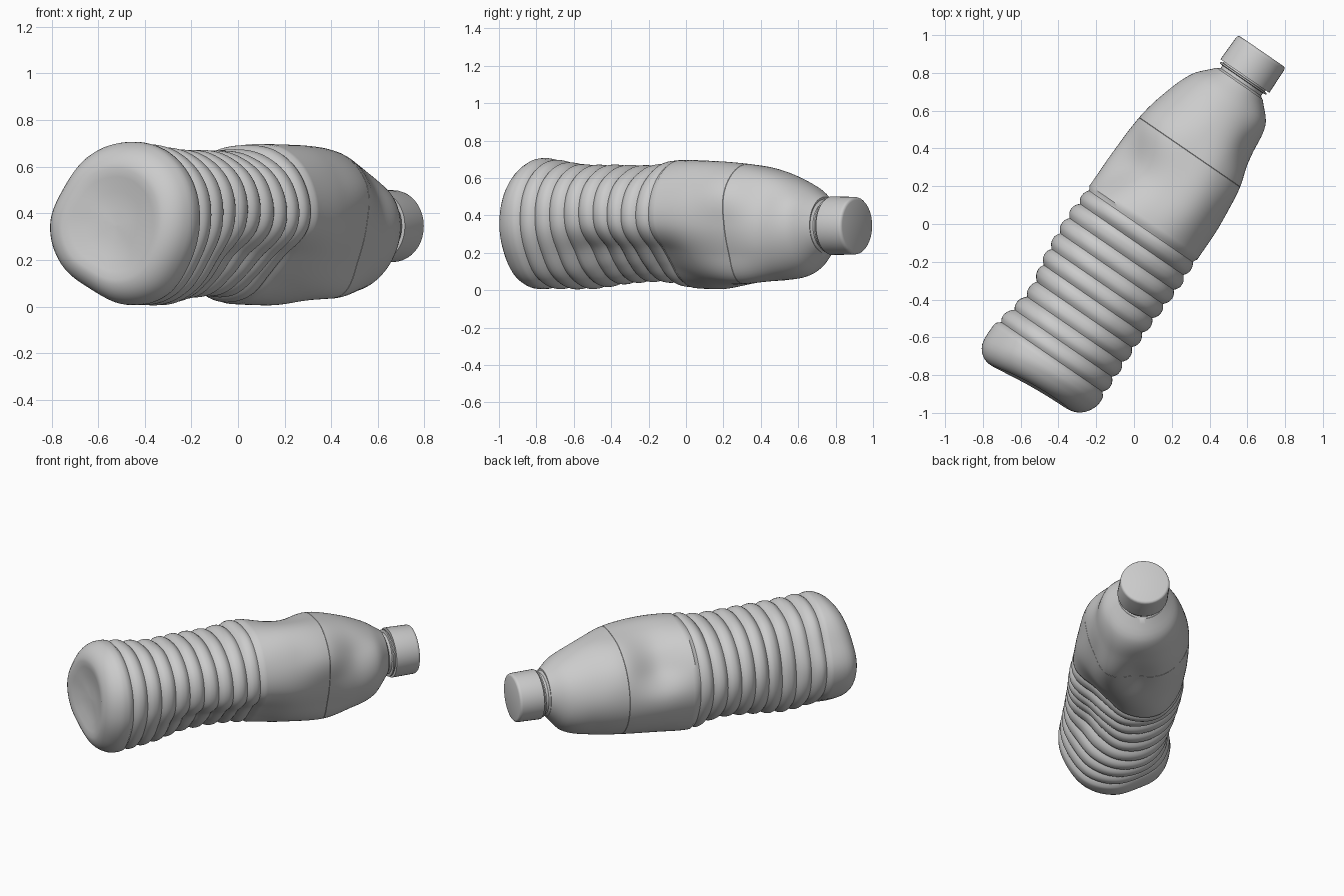
import bpy, bmesh, math

if "Cube" in bpy.data.objects:
    bpy.data.objects.remove(bpy.data.objects["Cube"])

ANG = math.radians(55.5)            # bottle axis direction on the ground
CA, SA = math.cos(ANG), math.sin(ANG)
T0, Z0 = 0.04, 0.349                # axis offset and height
SEG = 96

# crushed cross-sections: position along axis, radii every 30 degrees (0 = right, 90 = up)
SECTIONS = [
    (-.85, [.345, .36, .36, .35, .345, .33, .35, .34, .315, .335, .345, .335]),
    (-.60, [.335, .36, .345, .315, .31, .30, .305, .33, .345, .335, .31, .295]),
    (-.40, [.33, .36, .34, .315, .32, .33, .34, .34, .33, .305, .255, .245]),
    (-.15, [.345, .36, .335, .315, .325, .345, .36, .345, .32, .295, .255, .26]),
    (.02, [.335, .36, .36, .34, .345, .345, .35, .35, .36, .315, .25, .25]),
    (.25, [.335, .36, .37, .32, .285, .275, .345, .35, .345, .335, .315, .30]),
    (.48, [.30, .345, .345, .315, .32, .33, .337, .335, .325, .295, .34, .295]),
    (.66, [.265, .265, .285, .28, .28, .29, .30, .30, .30, .29, .305, .28]),
    (.83, [.235, .23, .215, .21, .215, .225, .235, .245, .25, .255, .25, .24]),
    (.93, [.147] * 12)]


def hermite(a, b, ma, mb, u):
    return ((2*u**3 - 3*u**2 + 1)*a + (u**3 - 2*u**2 + u)*ma
            + (3*u**2 - 2*u**3)*b + (u**3 - u**2)*mb)


def around(r, th):
    f = th / (2*math.pi) * 12
    i = int(f)
    p = [r[(i + k) % 12] for k in (-1, 0, 1, 2)]
    return hermite(p[1], p[2], (p[2]-p[0])/2, (p[3]-p[1])/2, f - i)


def radius(s, th):
    n = len(SECTIONS)
    s = min(max(s, SECTIONS[0][0]), SECTIONS[-1][0])
    i = max(k for k in range(n - 1) if SECTIONS[k][0] <= s)
    S = [SECTIONS[k][0] for k in range(n)]
    R = lambda k: around(SECTIONS[k][1], th)
    slope = lambda k: (R(min(k+1, n-1)) - R(max(k-1, 0))) / (S[min(k+1, n-1)] - S[max(k-1, 0)])
    h = S[i+1] - S[i]
    return hermite(R(i), R(i+1), slope(i)*h, slope(i+1)*h, (s - S[i])/h)


def place(s, r, th, z0=Z0, zs=1.02):
    t, z = T0 + r*math.cos(th), z0 + zs*r*math.sin(th)
    return (CA*s + SA*t, SA*s - CA*t, z)


def loft(name, rings, angle):
    bm = bmesh.new()
    loops = [[bm.verts.new(p) for p in ring] for ring in rings]
    for a, b in zip(loops, loops[1:]):
        n = len(a)
        for i in range(n):
            bm.faces.new((a[i], a[(i+1) % n], b[(i+1) % n], b[i]))
    bm.faces.new(loops[0])
    bm.faces.new(loops[-1])
    bmesh.ops.recalc_face_normals(bm, faces=bm.faces)
    me = bpy.data.meshes.new(name)
    bm.to_mesh(me)
    bm.free()
    ob = bpy.data.objects.new(name, me)
    bpy.context.collection.objects.link(ob)
    bpy.ops.object.select_all(action='DESELECT')
    ob.select_set(True)
    bpy.context.view_layer.objects.active = ob
    bpy.ops.object.shade_smooth_by_angle(angle=math.radians(angle))
    return ob


def lathe(name, profile, seg=40):
    th = [2*math.pi*i/seg for i in range(seg)]
    return loft(name, [[place(s, r, a, .345, 1) for a in th] for s, r in profile], 35)


thetas = [2*math.pi*i/SEG for i in range(SEG)]
rings = []

# base: shallow dimpled floor, then rounded heel
base = [(-.987, .03), (-.989, .2), (-1.0, .4), (-1.017, .58)]
for k in range(9):
    a = k/8 * math.pi/2
    base.append((-.905 - .12*math.cos(a), .68 + .32*math.sin(a)))
for s, k in base:
    ring = []
    for th in thetas:
        r = k * radius(-.85, th)
        c, sn = math.cos(th), math.sin(th)
        lean = .085*r*c + .03*r*sn + .06*r*sn*sn
        ring.append(place(s + lean*min(1, (-.85 - s)/.1), r, th))
    rings.append(ring)

# body stations: ribs, then smooth panel and shoulder with two thin seams
PITCH, RIBS = .094, 9
START = .02 - PITCH*RIBS
stations = [(START + PITCH*j/10, .021*(1 - abs(math.sin(math.pi*j/10)))**1.3)
            for j in range(RIBS*10)]
stations += [(-.866, 0), (-.845, .003), (.02, .01)]
stations += [(.035 + .0215*j, 0) for j in range(21)]
stations += [(.4785, 0), (.48, .002), (.4815, 0)]
stations += [(.50 + .0215*j, 0) for j in range(21)]
for s, d in sorted(stations):
    rings.append([place(s, radius(s, th) - d, th) for th in thetas])
loft("bottle_body", rings, 40)

# neck with support ring
lathe("bottle_neck", [(.90, .12), (.93, .143), (.94, .13), (.957, .13), (.96, .148),
                      (.968, .148), (.97, .135), (1.0, .13)])

# screw cap
lathe("screw_cap", [(.978, .13), (.978, .157), (1.118, .154), (1.128, .152), (1.134, .147),
                    (1.137, .138)])
